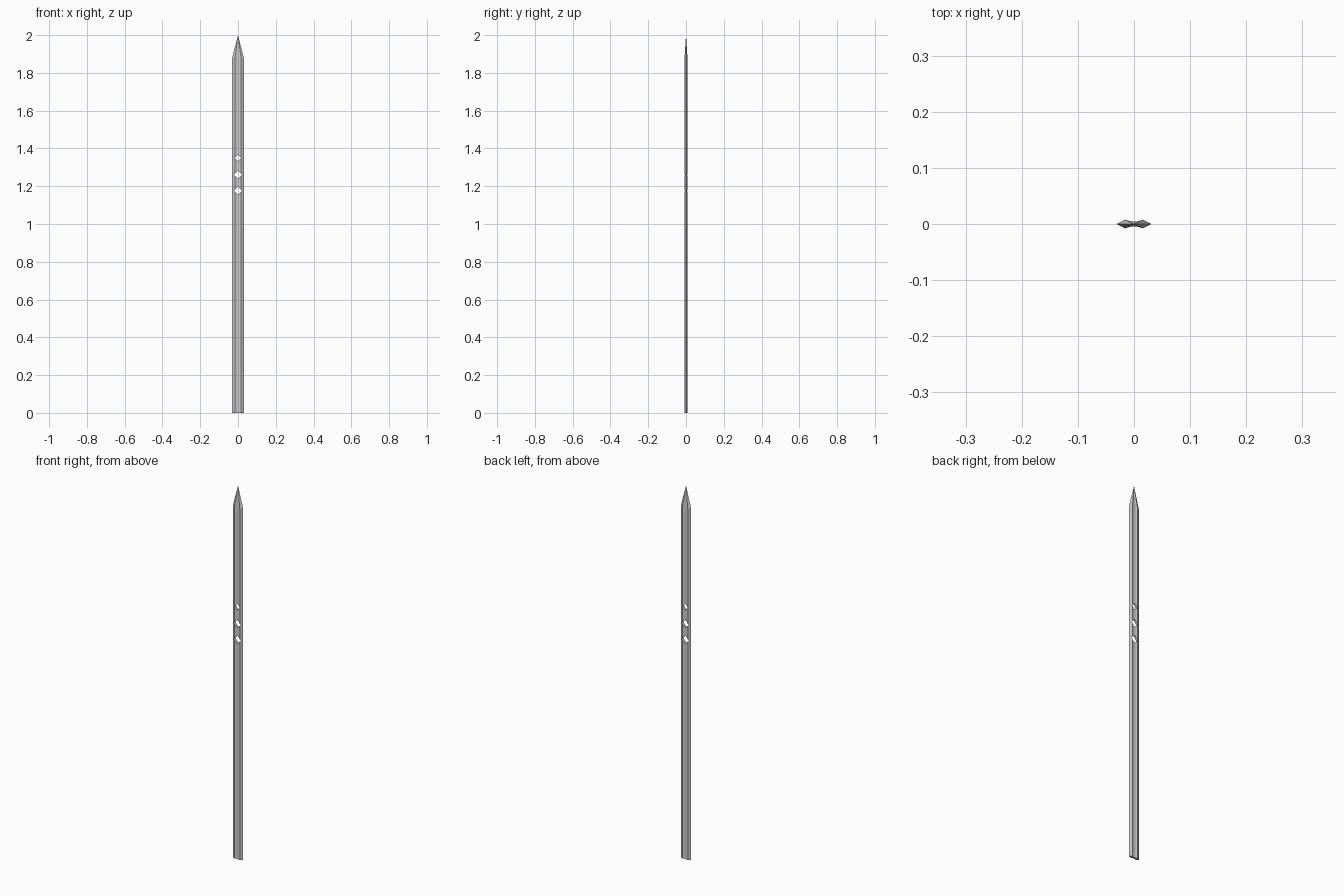
import bpy, bmesh, math

if "Cube" in bpy.data.objects:
    bpy.data.objects.remove(bpy.data.objects["Cube"])

# Half cross-section: cutting edge, ridge, fuller wall, fuller floor
EDGE, RIDGE, FULLER = (0.031, 0.0), (0.016, 0.0078), (0.006, 0.0045)
quarter = [EDGE, RIDGE, FULLER]
top = quarter + [(-x, y) for x, y in reversed(quarter)]
section = top + [(-x, -y) for x, y in top[1:-1]]
section = top + [(x, -y) for x, y in reversed(top[1:-1])]

# Blade: straight body, then every section line runs to the point
bm = bmesh.new()
base = [bm.verts.new((x, y, 0)) for x, y in section]
shoulder = [bm.verts.new((x, y, 1.88)) for x, y in section]
tip = bm.verts.new((0, 0, 2))
n = len(section)
for i in range(n):
    j = (i + 1) % n
    bm.faces.new((base[i], base[j], shoulder[j], shoulder[i]))
    bm.faces.new((shoulder[i], shoulder[j], tip))
bm.faces.new(base[::-1])
bmesh.ops.recalc_face_normals(bm, faces=bm.faces)
mesh = bpy.data.meshes.new("blade")
bm.to_mesh(mesh)
bm.free()
blade = bpy.data.objects.new("blade", mesh)
bpy.context.collection.objects.link(blade)

# Diamond holes through the blade
for z, r in ((1.175, 0.021), (1.26, 0.021), (1.35, 0.017)):
    bpy.ops.mesh.primitive_cylinder_add(vertices=4, radius=r, depth=0.1,
                                        location=(0, 0, z), rotation=(math.pi / 2, 0, 0))
    cutter = bpy.context.object
    cutter.name = "hole_cutter"
    cutter.hide_render = True
    mod = blade.modifiers.new("hole", 'BOOLEAN')
    mod.operation = 'DIFFERENCE'
    mod.solver = 'EXACT'
    mod.object = cutter
    bpy.context.view_layer.objects.active = blade
    bpy.ops.object.modifier_apply(modifier=mod.name)
    bpy.data.objects.remove(cutter)
